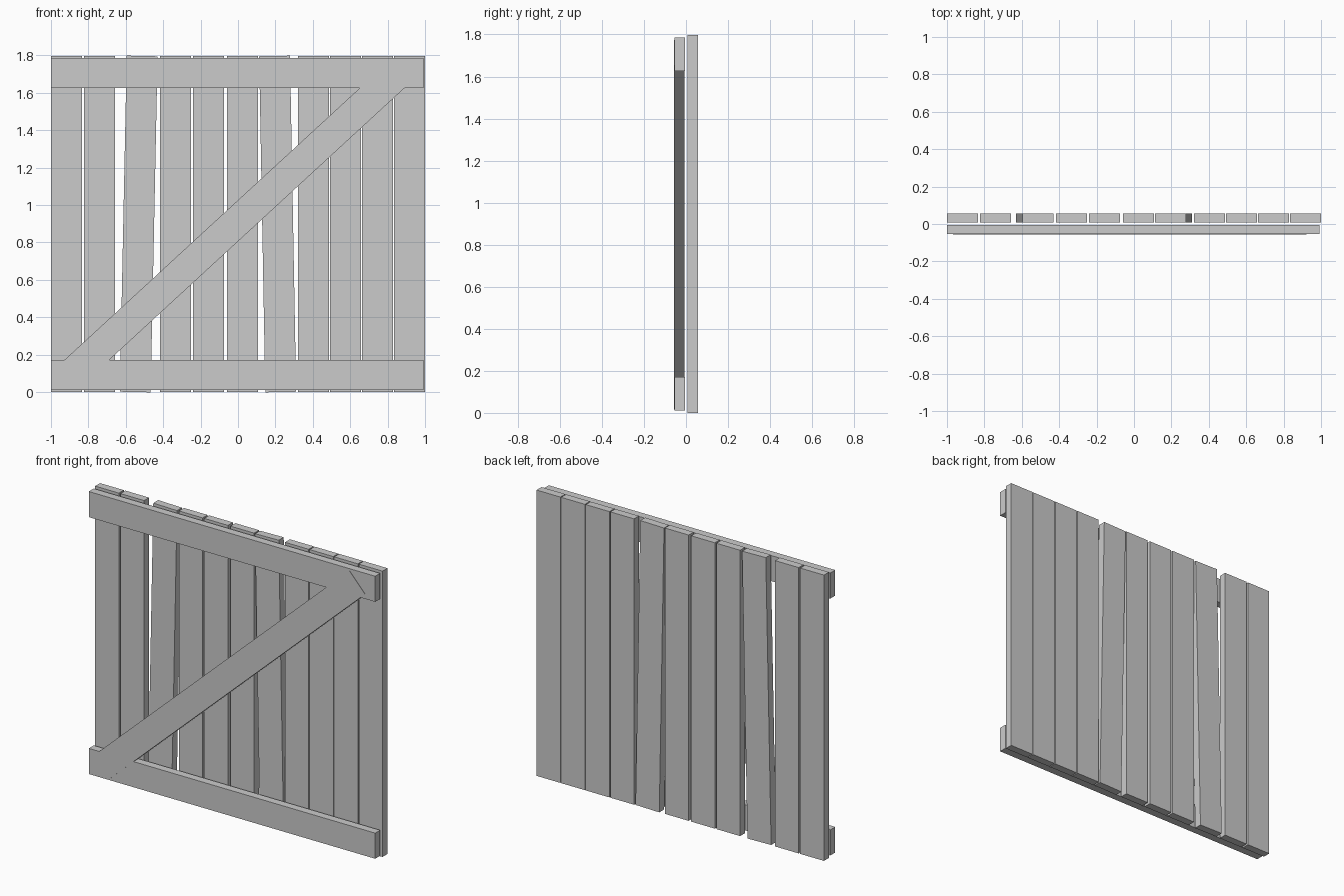
import bpy
from math import radians, atan2, hypot

if "Cube" in bpy.data.objects:
    bpy.data.objects.remove(bpy.data.objects["Cube"])


def board(name, x, y, z, sx, sy, sz, tilt=0.0):
    """Box of full size (sx, sy, sz), tilted in the plane of the gate."""
    bpy.ops.mesh.primitive_cube_add(size=1, location=(x, y, z), rotation=(0, tilt, 0))
    ob = bpy.context.object
    ob.name = name
    ob.scale = (sx, sy, sz)
    bpy.ops.object.transform_apply(location=False, rotation=False, scale=True)
    return ob


THICK = 0.049
PLANK_W, PLANK_H = 0.165, 1.797

# Upright planks: centre x and lean in degrees (two have slipped)
planks = [(-0.917, 0), (-0.741, 0), (-0.531, 1.18), (-0.334, 0), (-0.158, 0),
          (0.024, 0), (0.212, -1.05), (0.404, 0), (0.575, 0), (0.746, 0), (0.917, 0)]
for i, (x, lean) in enumerate(planks):
    board(f"plank_{i + 1}", x, 0.0325, PLANK_H / 2, PLANK_W, THICK, PLANK_H, radians(lean))

# Horizontal rails on the front
for name, z in (("bottom_rail", 0.091), ("top_rail", 1.706)):
    board(name, -0.004, -0.0295, z, 1.992, THICK, 0.161)

# Diagonal brace, standing very slightly proud of the rails
(x0, z0), (x1, z1) = (-0.913, 0.075), (0.868, 1.715)
board("diagonal_brace", (x0 + x1) / 2, -0.032, (z0 + z1) / 2,
      hypot(x1 - x0, z1 - z0), THICK, 0.162, -atan2(z1 - z0, x1 - x0))
